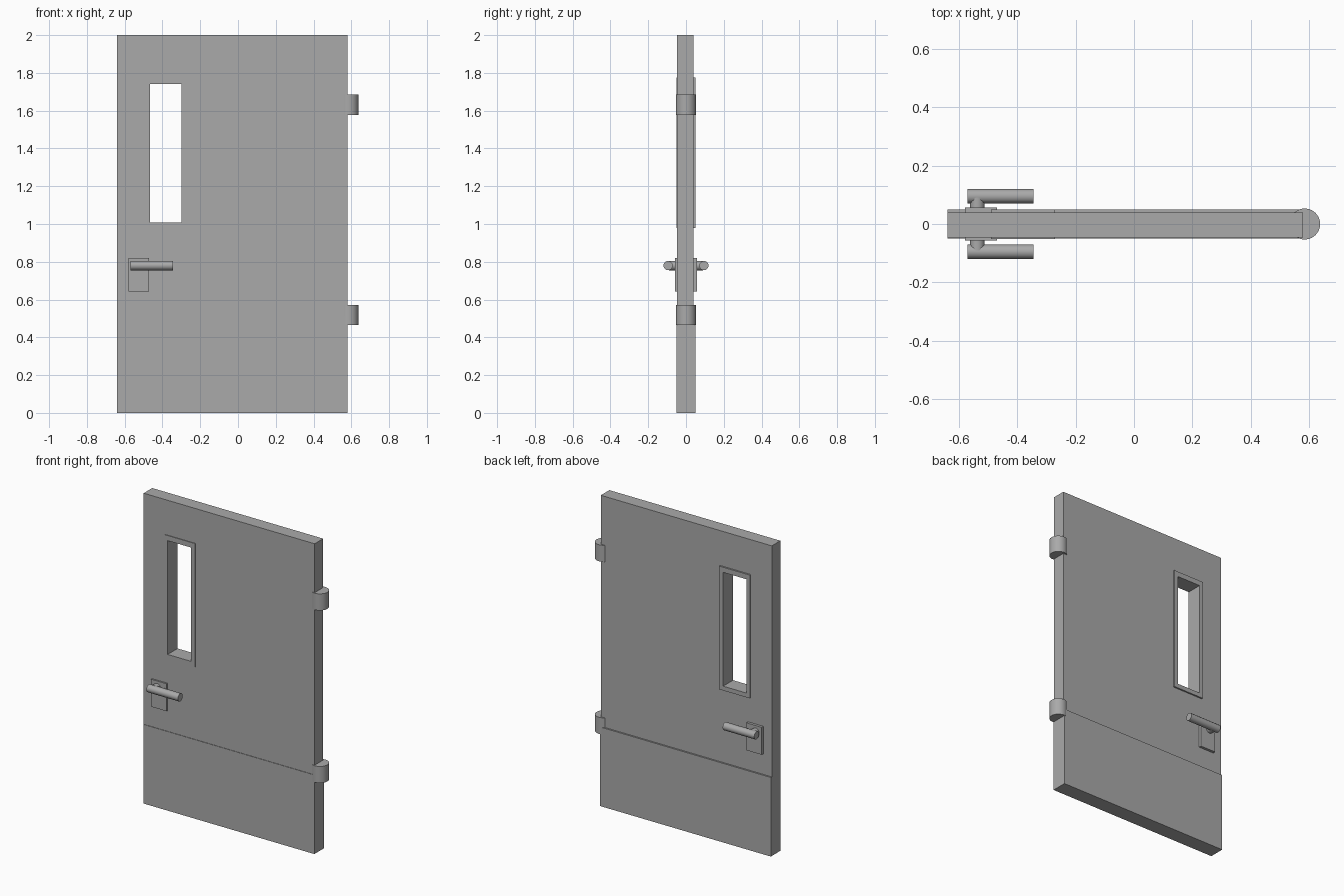
import bpy, bmesh, math
from mathutils import Matrix, Vector

cube = bpy.data.objects.get("Cube")
if cube:
    bpy.data.objects.remove(cube, do_unlink=True)

grey = bpy.data.materials.new("door_grey")
grey.use_nodes = True
colour = (0.4, 0.4, 0.4, 1)
grey.diffuse_color = colour
grey.node_tree.nodes["Principled BSDF"].inputs["Base Color"].default_value = colour


def finish(name, bm, smooth=False):
    bmesh.ops.recalc_face_normals(bm, faces=bm.faces[:])
    mesh = bpy.data.meshes.new(name)
    bm.to_mesh(mesh)
    bm.free()
    mesh.materials.append(grey)
    obj = bpy.data.objects.new(name, mesh)
    bpy.context.collection.objects.link(obj)
    if smooth:
        bpy.ops.object.select_all(action="DESELECT")
        obj.select_set(True)
        bpy.context.view_layer.objects.active = obj
        bpy.ops.object.shade_smooth_by_angle(angle=math.radians(35))
    return obj


def box(name, x, y, z):
    bm = bmesh.new()
    bmesh.ops.create_cube(bm, size=1)
    for v in bm.verts:
        v.co = [r[0] if c < 0 else r[1] for c, r in zip(v.co, (x, y, z))]
    return finish(name, bm)


def ring(name, outer, inner, y):
    """Rectangular panel with a rectangular opening; rects are (x0, x1, z0, z1)."""
    bm = bmesh.new()

    def loop(r, depth):
        corners = ((0, 2), (1, 2), (1, 3), (0, 3))
        return [bm.verts.new((r[i], depth, r[j])) for i, j in corners]

    loops = [loop(outer, y[0]), loop(inner, y[0]), loop(inner, y[1]), loop(outer, y[1])]
    for k in range(4):
        a, b = loops[k], loops[(k + 1) % 4]
        for i in range(4):
            j = (i + 1) % 4
            bm.faces.new((a[i], a[j], b[j], b[i]))
    return finish(name, bm)


def rod(name, start, end, radius, sides):
    bm = bmesh.new()
    a, b = Vector(start), Vector(end)
    turn = (b - a).to_track_quat("Z", "Y").to_matrix().to_4x4()
    bmesh.ops.create_cone(bm, cap_ends=True, segments=sides, radius1=radius, radius2=radius,
                          depth=(b - a).length, matrix=Matrix.Translation((a + b) / 2) @ turn)
    return finish(name, bm, smooth=True)


LEFT, RIGHT, KICK = -0.64, 0.58, 0.51

# Door leaf with window opening, thicker kick panel below
ring("door_leaf", (LEFT, RIGHT, KICK, 2), (-0.48, -0.285, 0.99, 1.76), (-0.047, 0.04))
box("kick_panel", (LEFT, RIGHT), (-0.05, 0.05), (0, KICK))

# Window lining, standing slightly proud of both faces
ring("window_frame", (-0.49, -0.27, 0.98, 1.775), (-0.466, -0.3, 1.008, 1.742), (-0.051, 0.05))

# Hinge barrels
for name, z in (("lower_hinge", 0.465), ("upper_hinge", 1.578)):
    rod(name, (0.585, 0, z), (0.585, 0, z + 0.107), 0.053, 40)

# Handle set on each face
for side, s in (("front", -1), ("back", 1)):
    box(side + "_handle_plate", (-0.58, -0.47), sorted((s * 0.03, s * 0.057)), (0.643, 0.82))
    rod(side + "_handle_stem", (-0.537, s * 0.05, 0.78), (-0.537, s * 0.09, 0.78), 0.025, 16)
    rod(side + "_handle_lever", (-0.57, s * 0.095, 0.78), (-0.345, s * 0.095, 0.78), 0.025, 12)
